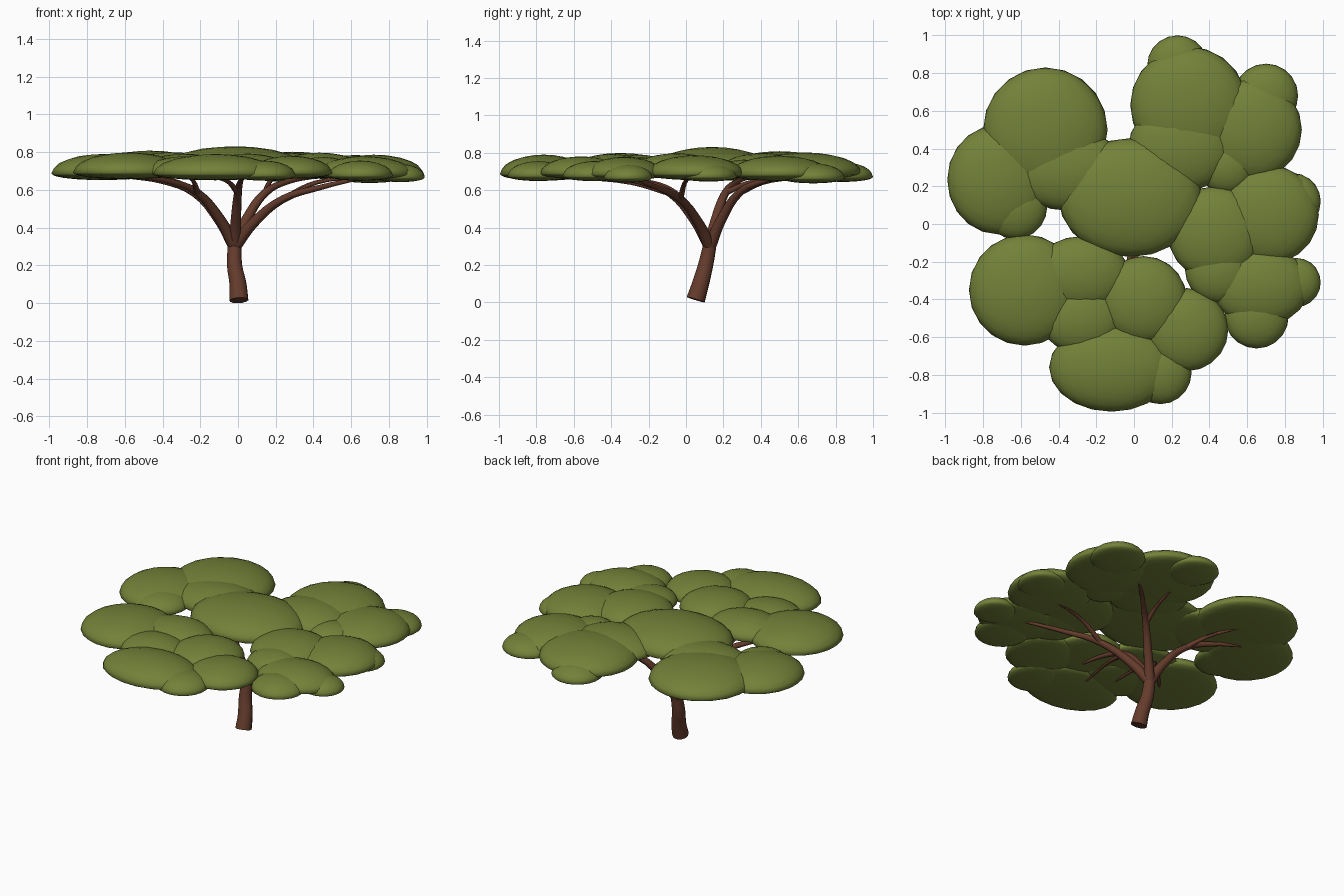
import bpy, bmesh
from mathutils import Vector

if "Cube" in bpy.data.objects:
    bpy.data.objects.remove(bpy.data.objects["Cube"])


def material(name, rgb):
    m = bpy.data.materials.new(name)
    m.diffuse_color = (*rgb, 1)
    m.use_nodes = True
    m.node_tree.nodes["Principled BSDF"].inputs["Base Color"].default_value = m.diffuse_color
    return m


BARK = material("bark", (0.13, 0.045, 0.025))
LEAF = material("leaf", (0.17, 0.22, 0.04))


def limb(name, points, r0, r1):
    """Smooth tapered tube through the points."""
    cu = bpy.data.curves.new(name, 'CURVE')
    cu.dimensions = '3D'
    cu.bevel_depth = 1
    cu.bevel_resolution = 4
    cu.resolution_u = 4
    cu.use_fill_caps = True
    sp = cu.splines.new('BEZIER')
    sp.bezier_points.add(len(points) - 1)
    for i, (bp, p) in enumerate(zip(sp.bezier_points, points)):
        bp.co = p
        bp.handle_left_type = bp.handle_right_type = 'AUTO'
        bp.radius = r0 + (r1 - r0) * i / (len(points) - 1)
    ob = bpy.data.objects.new(name, cu)
    bpy.context.collection.objects.link(ob)
    bpy.ops.object.select_all(action='DESELECT')
    ob.select_set(True)
    bpy.context.view_layer.objects.active = ob
    bpy.ops.object.convert(target='MESH')
    ob = bpy.context.object
    ob.data.materials.clear()
    ob.data.materials.append(BARK)
    bpy.ops.object.shade_smooth_by_angle()


def leaf_pad(name, x, y, rx, ry=None):
    """Cushion with domed top and shallow underside; outer pads hang lower, wide pads are thicker."""
    ry = ry or rx
    thick = 0.06 + 0.14 * (rx + ry)
    bottom = 0.675 - 0.04 * (x * x + y * y)
    low = 0.25 * thick
    bm = bmesh.new()
    bmesh.ops.create_icosphere(bm, subdivisions=3, radius=1)
    for v in bm.verts:
        h = thick - low if v.co.z > 0 else low
        v.co = Vector((x + rx * v.co.x, y + ry * v.co.y, bottom + low + h * v.co.z))
    for f in bm.faces:
        f.smooth = True
    me = bpy.data.meshes.new(name)
    bm.to_mesh(me)
    bm.free()
    me.materials.append(LEAF)
    bpy.context.collection.objects.link(bpy.data.objects.new(name, me))


# Leaning trunk
limb("trunk", [(0.005, .052, .015), (0, .078, .1), (-.018, .105, .2), (-.018, .13, .32)], .051, .036)

# Main branches: all rise from the trunk top along one flattening profile
ROOT = Vector((-.018, .128, .3))
RISE = [(0, .3), (.14, .44), (.37, .585), (.65, .645), (1, .67)]


def branch(name, tx, ty, sag=0.0):
    pts = []
    for f, z in RISE:
        p = ROOT.lerp(Vector((tx, ty, 0)), f)
        p.z = z - sag * 4 * f * (1 - f)
        pts.append(p)
    limb(name, pts, .034, .008)
    return pts[2]


def twig(name, start, tx, ty):
    """Side shoot bending up into the leaves."""
    mid = start.lerp(Vector((tx, ty, 0)), .4)
    mid.z = .64
    limb(name, [start, mid, Vector((tx, ty, .665))], .017, .006)


left_back = branch("branch_left_back", -.6, .35)
left_front = branch("branch_left_front", -.55, -.4)
front = branch("branch_front", .03, -.45)
right_front = branch("branch_right_front", .68, -.3, .035)
right_back = branch("branch_right_back", .42, .55)
twig("twig_left_back", left_back, -.43, .52)
twig("twig_left_front", left_front, -.26, -.48)
twig("twig_front", front, -.12, -.6)
twig("twig_right_front", right_front, .68, .03)
twig("twig_right_back", right_back, .2, .6)

# Leaf pads by crown lobe: x, y, half width, half depth if not round
LOBES = {
    "middle": [(-.02, .14, .38, .315)],
    "left_back": [(-.47, .50, .33), (-.72, .235, .27, .29), (-.63, .09, .17), (-.35, .29, .30, .22)],
    "right_back": [(.29, .63, .31), (.23, .84, .16), (.62, .50, .27), (.70, .68, .17), (.25, .41, .28, .24), (.49, .31, .15)],
    "right_front": [(.72, .05, .26), (.84, .12, .15), (.43, -.05, .25), (.67, -.33, .26, .21),
                    (.45, -.24, .18), (.65, -.49, .17), (.86, -.31, .13)],
    "left_front": [(-.58, -.35, .295), (-.28, -.26, .25, .195), (-.28, -.50, .22, .185)],
    "front": [(.05, -.40, .23), (-.12, -.76, .33, .235), (.14, -.79, .165), (.28, -.56, .22)],
}
for lobe, pads in LOBES.items():
    for i, pad in enumerate(pads):
        leaf_pad(f"leaf_pad_{lobe}_{i + 1}", *pad)
